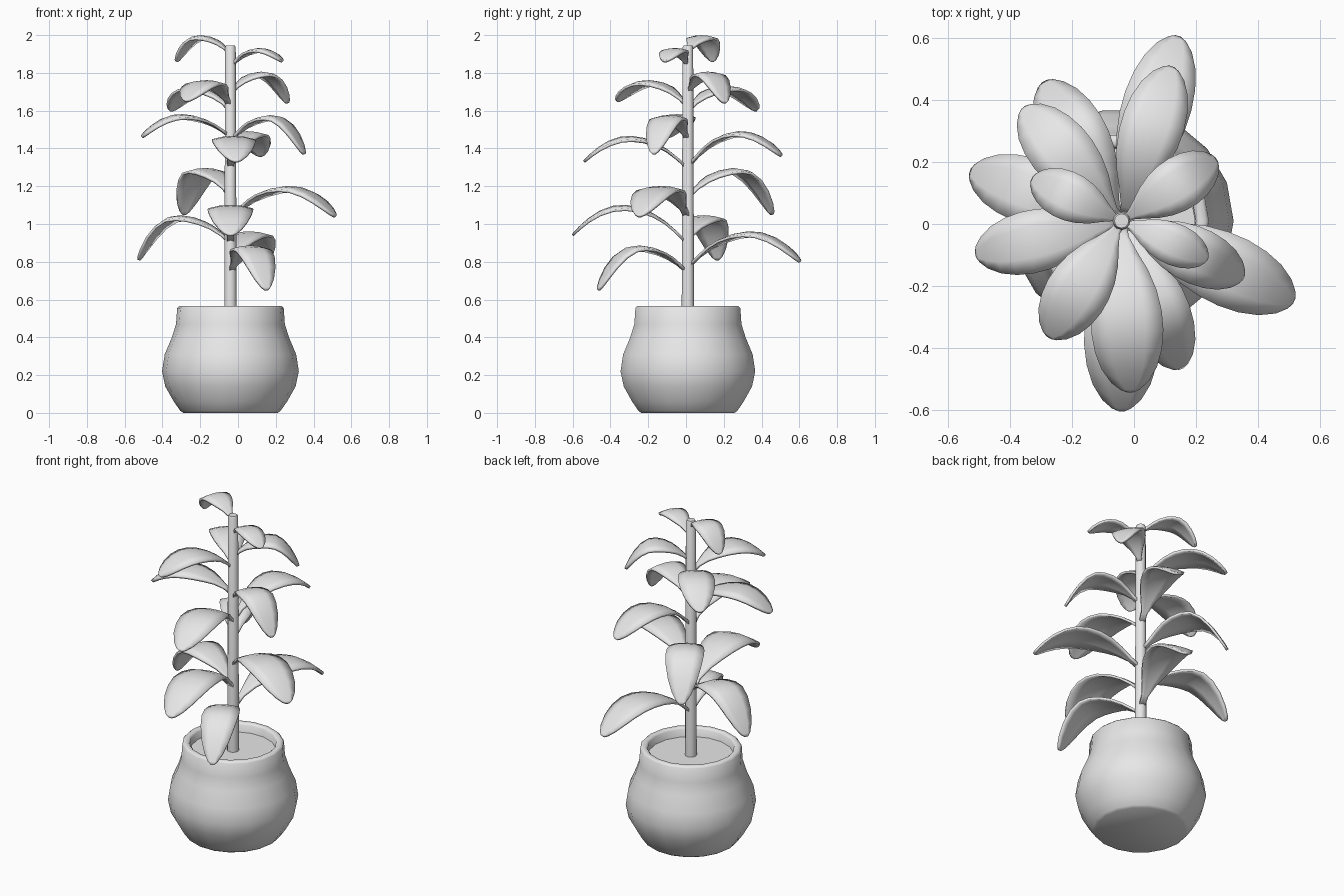
import bpy, bmesh, math
from mathutils import Matrix, Vector

cube = bpy.data.objects.get("Cube")
if cube:
    bpy.data.objects.remove(cube, do_unlink=True)

AXIS = Vector((-0.04, 0.01, 0))

grey = bpy.data.materials.new("plain_grey")
grey.use_nodes = True
grey.diffuse_color = (0.8, 0.8, 0.8, 1)
for node in grey.node_tree.nodes:
    if node.type == 'BSDF_PRINCIPLED':
        node.inputs["Base Color"].default_value = (0.8, 0.8, 0.8, 1)


def finish(name, bm, angle=50):
    """Turn a bmesh into a smooth-shaded object standing on the plant's axis."""
    bmesh.ops.recalc_face_normals(bm, faces=bm.faces)
    mesh = bpy.data.meshes.new(name)
    bm.to_mesh(mesh)
    bm.free()
    mesh.materials.append(grey)
    obj = bpy.data.objects.new(name, mesh)
    bpy.context.collection.objects.link(obj)
    obj.location = AXIS
    bpy.ops.object.select_all(action='DESELECT')
    bpy.context.view_layer.objects.active = obj
    obj.select_set(True)
    bpy.ops.object.shade_smooth_by_angle(angle=math.radians(angle))
    return obj


def lathe(name, profile, sides):
    """Spin (radius, height) points around z and close both ends."""
    bm = bmesh.new()
    rings = []
    for r, z in profile:
        rings.append([bm.verts.new((r * math.cos(a), r * math.sin(a), z))
                      for a in (2 * math.pi * i / sides for i in range(sides))])
    for low, high in zip(rings, rings[1:]):
        for i in range(sides):
            j = (i + 1) % sides
            bm.faces.new((low[i], low[j], high[j], high[i]))
    bm.faces.new(rings[0])
    bm.faces.new(rings[-1])
    return finish(name, bm)


# Pot with a rolled rim, soil and stem
lathe("pot", [(0.25, 0), (0.265, 0.01), (0.3, 0.06), (0.345, 0.14), (0.362, 0.22),
              (0.348, 0.31), (0.31, 0.4), (0.288, 0.47), (0.282, 0.555),
              (0.272, 0.565), (0.25, 0.565), (0.24, 0.555), (0.238, 0.46)], 18)
lathe("soil", [(0.238, 0.46), (0.238, 0.51)], 18)
lathe("stem", [(0.033, 0.48), (0.028, 1.935), (0.023, 1.945)], 12)

# Leaf outline: distance along the leaf and share of its half width
OUTLINE = [(0.02, 0.15), (0.1, 0.17), (0.2, 0.4), (0.3, 0.66), (0.42, 0.87), (0.54, 0.98),
           (0.65, 1), (0.76, 0.93), (0.86, 0.77), (0.94, 0.52), (0.985, 0.26), (1, 0.08)]
ACROSS = (-1, -0.5, 0, 0.5, 1)
PEAK = 0.57


def leaf(name, angle, length, half_width, base, top, tip):
    """Arching leaf that rises from the stem and droops at the tip."""
    bm = bmesh.new()
    rows = []
    for t, share in OUTLINE:
        if t < PEAK:
            z = top - (top - base) * ((PEAK - t) / PEAK) ** 2
        else:
            z = top - (top - tip) * ((t - PEAK) / (1 - PEAK)) ** 2
        rows.append([bm.verts.new((t * length, s * share * half_width,
                                   z - 0.16 * half_width * (s * share) ** 2)) for s in ACROSS])
    for a, b in zip(rows, rows[1:]):
        for i in range(len(ACROSS) - 1):
            bm.faces.new((a[i], b[i], b[i + 1], a[i + 1]))
    bmesh.ops.rotate(bm, verts=bm.verts, cent=(0, 0, 0),
                     matrix=Matrix.Rotation(math.radians(angle), 3, 'Z'))
    obj = finish(name, bm)
    solid = obj.modifiers.new("thickness", 'SOLIDIFY')
    solid.thickness = 0.014
    solid.offset = 0


# Leaves from the lowest to the highest:
# direction, length, half width, base height, top height, tip height
LEAVES = [
    (-68, 0.51, 0.1, 0.74, 0.88, 0.65),
    (73, 0.62, 0.11, 0.77, 0.955, 0.8),
    (162, 0.51, 0.105, 0.9, 1.04, 0.81),
    (-90, 0.61, 0.12, 0.89, 1.095, 0.94),
    (-25, 0.61, 0.115, 1.03, 1.195, 1.04),
    (119, 0.51, 0.105, 1.14, 1.29, 1.05),
    (-87, 0.55, 0.115, 1.29, 1.46, 1.33),
    (72, 0.52, 0.1, 1.3, 1.485, 1.36),
    (-25, 0.43, 0.09, 1.44, 1.57, 1.37),
    (-167, 0.48, 0.1, 1.46, 1.575, 1.46),
    (131, 0.48, 0.1, 1.6, 1.725, 1.6),
    (-122, 0.44, 0.1, 1.62, 1.755, 1.65),
    (33, 0.36, 0.085, 1.69, 1.8, 1.64),
    (-24, 0.3, 0.066, 1.83, 1.925, 1.86),
    (155, 0.315, 0.077, 1.9, 1.993, 1.86),
]
for number, spec in enumerate(LEAVES, 1):
    leaf(f"leaf_{number}", *spec)
